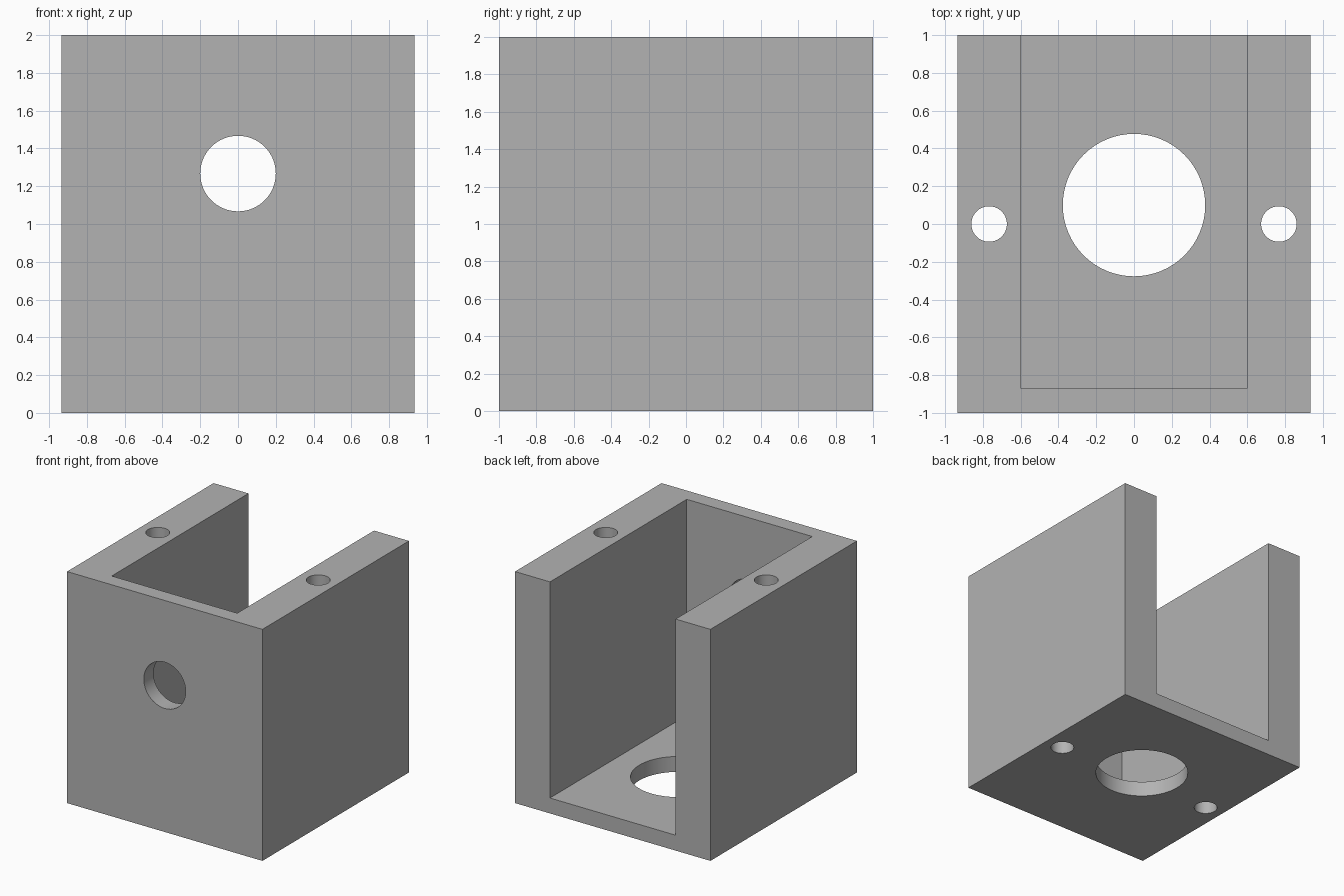
import bpy
import math

cube = bpy.data.objects.get("Cube")
if cube:
    bpy.data.objects.remove(cube, do_unlink=True)

WIDTH, DEPTH, HEIGHT = 1.867, 2.0, 2.0
WALL = 0.133          # front wall and floor thickness
INNER = 1.2           # channel width

grey = bpy.data.materials.new("plain grey")
grey.use_nodes = True
colour = (0.45, 0.45, 0.45, 1)
grey.diffuse_color = colour
grey.node_tree.nodes["Principled BSDF"].inputs["Base Color"].default_value = colour


def box(name, low, high):
    bpy.ops.mesh.primitive_cube_add(size=1, location=[(a + b) / 2 for a, b in zip(low, high)])
    obj = bpy.context.object
    obj.name = name
    obj.scale = [b - a for a, b in zip(low, high)]
    bpy.ops.object.transform_apply(location=True, rotation=True, scale=True)
    obj.data.materials.append(grey)
    return obj


def cylinder(name, radius, length, location, tilt=0):
    bpy.ops.mesh.primitive_cylinder_add(vertices=64, radius=radius, depth=length,
                                        location=location, rotation=(tilt, 0, 0))
    obj = bpy.context.object
    obj.name = name
    obj.data.materials.append(grey)
    return obj


def cut(target, cutter):
    mod = target.modifiers.new(cutter.name, "BOOLEAN")
    mod.operation = "DIFFERENCE"
    mod.solver = "EXACT"
    mod.object = cutter
    bpy.ops.object.select_all(action="DESELECT")
    target.select_set(True)
    bpy.context.view_layer.objects.active = target
    bpy.ops.object.modifier_apply(modifier=mod.name)
    bpy.data.objects.remove(cutter, do_unlink=True)


# Solid block
bracket = box("mounting_bracket", (-WIDTH / 2, -DEPTH / 2, 0), (WIDTH / 2, DEPTH / 2, HEIGHT))

# Channel open at the top and back
cut(bracket, box("channel", (-INNER / 2, -DEPTH / 2 + WALL, WALL),
                 (INNER / 2, DEPTH, HEIGHT + 1)))

# Round opening in the floor
cut(bracket, cylinder("floor_hole", 0.377, 0.6, (0, 0.1, 0)))

# Round opening in the front wall
cut(bracket, cylinder("front_hole", 0.2, 0.6, (0, -DEPTH / 2, 1.267), math.pi / 2))

# Bolt holes running down through both side walls
for side in (-1, 1):
    cut(bracket, cylinder("bolt_hole", 0.094, 3, (side * 0.767, 0, 1)))

bpy.ops.object.shade_smooth_by_angle(angle=math.radians(30))
